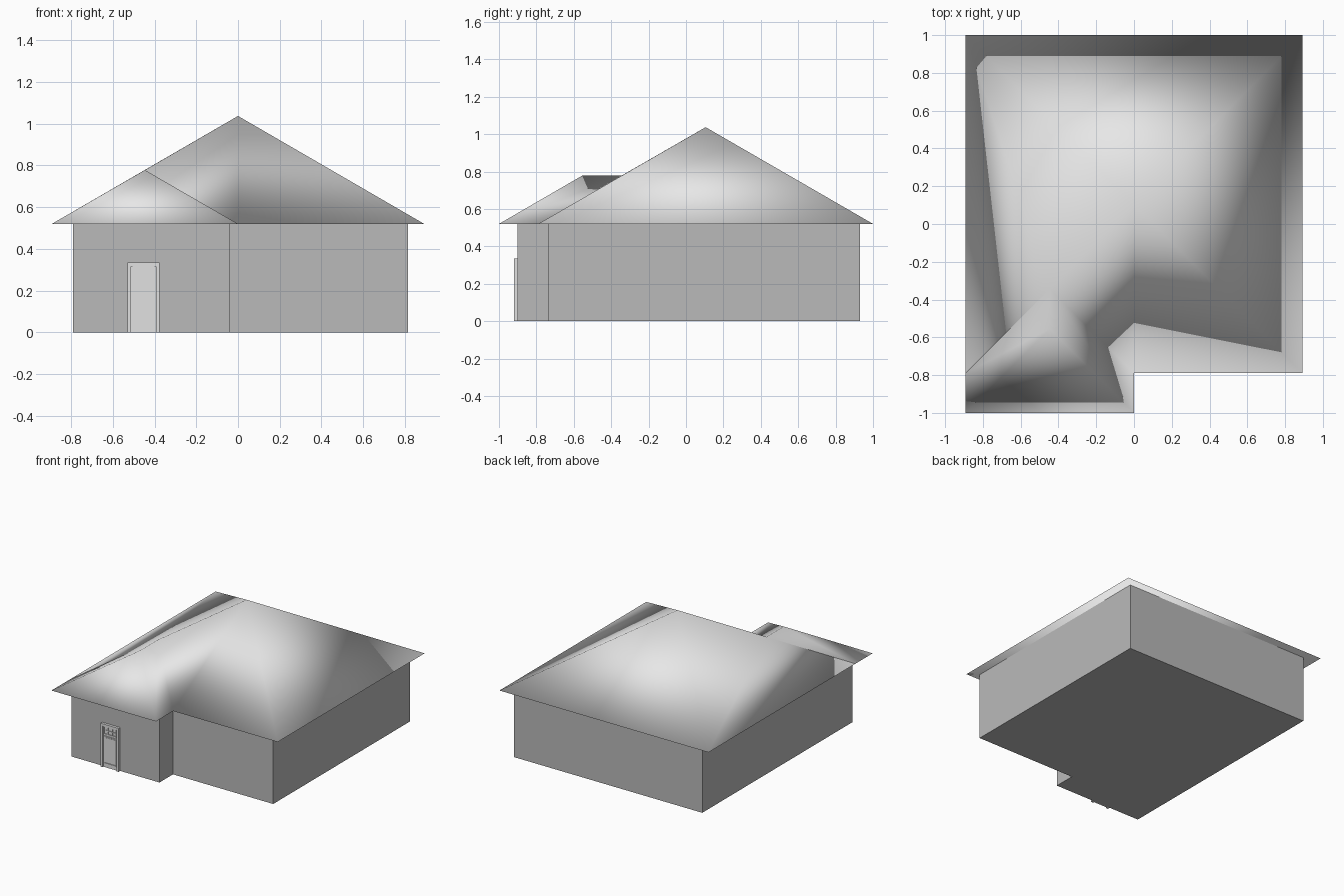
import bpy
import bmesh

if "Cube" in bpy.data.objects:
    bpy.data.objects.remove(bpy.data.objects["Cube"])


def material(name, v):
    m = bpy.data.materials.new(name)
    m.use_nodes = True
    m.diffuse_color = (v, v, v, 1)
    m.node_tree.nodes["Principled BSDF"].inputs["Base Color"].default_value = (v, v, v, 1)
    return m


wall_grey = material("wall grey", 0.49)
roof_grey = material("roof light grey", 0.8)
door_grey = material("door pale grey", 0.75)


def add_object(name, bm, mat):
    mesh = bpy.data.meshes.new(name)
    bm.to_mesh(mesh)
    bm.free()
    mesh.materials.append(mat)
    obj = bpy.data.objects.new(name, mesh)
    bpy.context.collection.objects.link(obj)
    return obj


def box(name, x, y, z, mat):
    bm = bmesh.new()
    bmesh.ops.create_cube(bm, size=1)
    for v in bm.verts:
        v.co = [r[0] if c < 0 else r[1] for c, r in zip(v.co, (x, y, z))]
    return add_object(name, bm, mat)


# Walls: an L-shaped footprint raised to the eaves
EAVE = 0.52
footprint = [(-0.79, -0.9), (-0.04, -0.9), (-0.04, -0.735),
             (0.815, -0.735), (0.815, 0.93), (-0.79, 0.93)]
bm = bmesh.new()
base = bm.faces.new([bm.verts.new((x, y, 0)) for x, y in footprint])
top = bmesh.ops.extrude_face_region(bm, geom=[base])["geom"]
bmesh.ops.translate(bm, vec=(0, 0, EAVE),
                    verts=[v for v in top if isinstance(v, bmesh.types.BMVert)])
bmesh.ops.recalc_face_normals(bm, faces=bm.faces)
add_object("house_walls", bm, wall_grey)

# Roof: a main hip with a smaller hip over the front wing, closed underneath
W = 0.892
points = {
    "wing_l": (-W, -1, EAVE), "wing_r": (0, -1, EAVE), "valley": (0, -0.79, EAVE),
    "front_r": (W, -0.79, EAVE), "back_r": (W, 1, EAVE), "back_l": (-W, 1, EAVE),
    "seam_main": (-W, -0.79, EAVE), "seam_wing": (-W, -0.79, EAVE),
    "wing_peak": (-W / 2, -0.555, 0.778), "ridge_end": (-W / 2, -0.345, 0.778),
    "peak": (0, 0.105, 1.037),
}
roof_faces = [
    "wing_l wing_r wing_peak",
    "wing_r valley ridge_end wing_peak",
    "valley front_r peak ridge_end",
    "front_r back_r peak",
    "back_r back_l peak",
    "back_l seam_main ridge_end peak",
    "seam_wing wing_l wing_peak ridge_end",
    "seam_main back_l back_r front_r valley",
    "wing_l seam_wing valley wing_r",
]
bm = bmesh.new()
verts = {k: bm.verts.new(p) for k, p in points.items()}
for names in roof_faces:
    bm.faces.new([verts[n] for n in names.split()]).smooth = True
add_object("hip_roof", bm, roof_grey)

# Door casing
L, R, H = -0.53, -0.375, 0.335
WALL, OUT = -0.9, -0.92
T = 0.018
box("door_jamb_right", (L, L + T), (OUT, WALL), (0, H), door_grey)
box("door_jamb_left", (R - T, R), (OUT, WALL), (0, H), door_grey)
box("door_head", (L + T, R - T), (OUT, WALL), (H - T, H), door_grey)

# Door leaf
l, r = L + T, R - T
box("door_leaf", (l, r), (-0.91, WALL), (0, H - T), door_grey)


def frame(name, x, z, w, y):
    """Four raised strips around a rectangle."""
    for side, xs, zs in (("right", (x[0], x[0] + w), z), ("left", (x[1] - w, x[1]), z),
                         ("bottom", (x[0] + w, x[1] - w), (z[0], z[0] + w)),
                         ("top", (x[0] + w, x[1] - w), (z[1] - w, z[1]))):
        box(f"{name}_{side}", xs, (y, -0.909), zs, door_grey)


# Lower panel moulding and raised field
frame("panel_moulding", (l + 0.006, r - 0.006), (0.03, 0.243), 0.006, -0.916)
box("panel_field", (l + 0.018, r - 0.018), (-0.913, -0.909), (0.042, 0.231), door_grey)

# Upper light with glazing bars
zs = (0.256, 0.316)
frame("light_frame", (l + 0.006, r - 0.006), zs, 0.005, -0.916)
for i in (1, 2):
    x = l + (r - l) * i / 3
    box(f"glazing_bar_{i}", (x - 0.003, x + 0.003), (-0.915, -0.909), zs, door_grey)
mid = sum(zs) / 2
box("glazing_bar_cross", (l + 0.006, r - 0.006), (-0.9145, -0.909),
    (mid - 0.003, mid + 0.003), door_grey)
